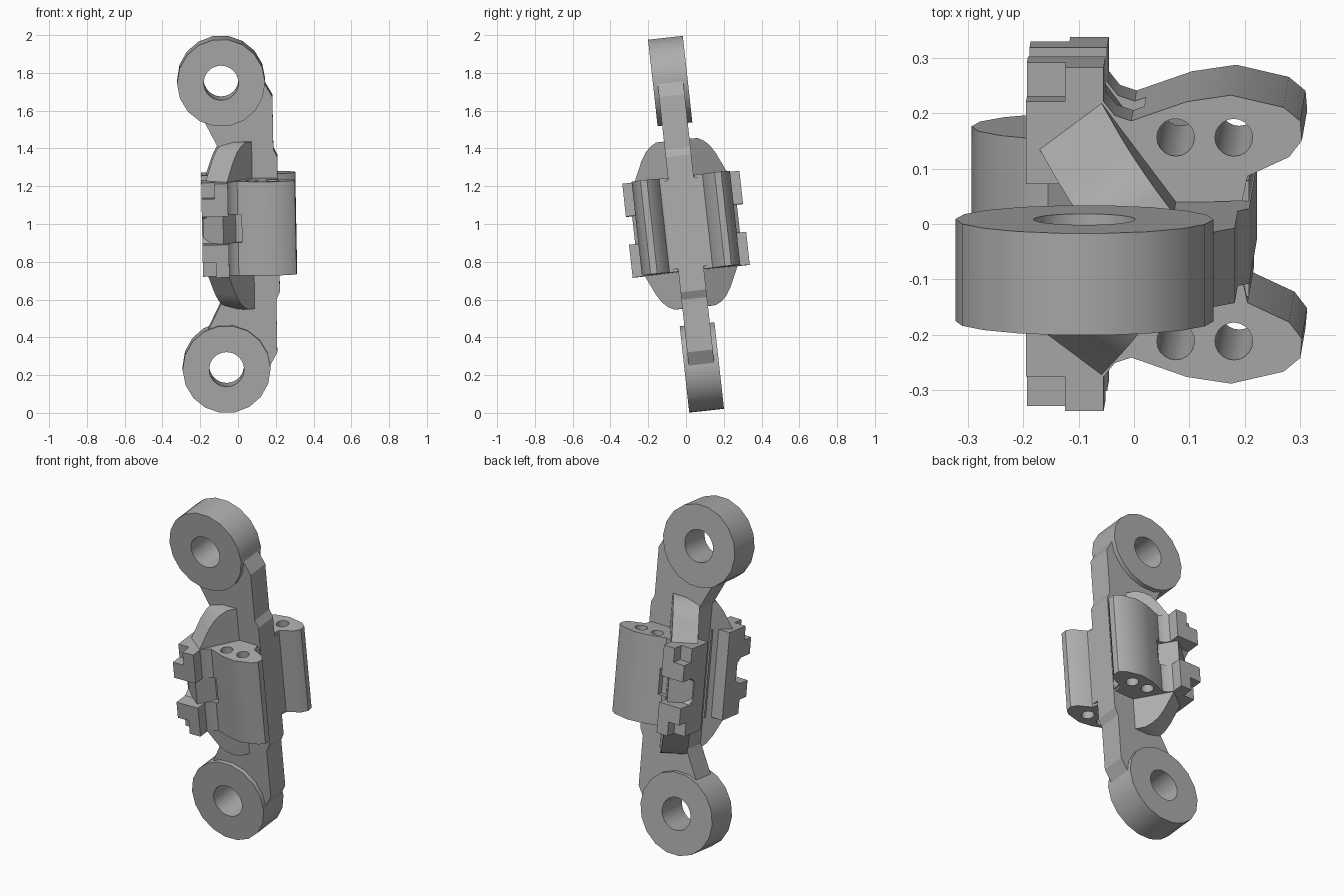
import bpy, bmesh, math
from mathutils import Matrix, Vector

cube = bpy.data.objects.get("Cube")
if cube:
    bpy.data.objects.remove(cube, do_unlink=True)

mat = bpy.data.materials.new("plain grey")
mat.use_nodes = True
GREY = (0.42, 0.42, 0.42, 1)
mat.diffuse_color = GREY
mat.node_tree.nodes["Principled BSDF"].inputs["Base Color"].default_value = GREY

# The whole link leans slightly; parts are built upright, then tilted
TILT = (Matrix.Translation((0, 0, 1)) @ Matrix.Rotation(math.radians(6.3), 4, 'X')
        @ Matrix.Rotation(math.radians(-1.1), 4, 'Y'))


def prism(name, points, axes, lo, hi, flip=1):
    """Extrude a 2D profile; axes = the two profile axes and the extrusion axis."""
    u, v, w = (Vector(a) for a in axes)
    bm = bmesh.new()
    rows = [[bm.verts.new(u * p + v * q + w * d) for p, q in points] for d in (lo, hi)]
    bm.faces.new(rows[0])
    bm.faces.new(rows[1])
    n = len(points)
    for i in range(n):
        j = (i + 1) % n
        bm.faces.new((rows[0][i], rows[0][j], rows[1][j], rows[1][i]))
    for vert in bm.verts:
        vert.co.y *= flip
        vert.co = TILT @ vert.co
    bmesh.ops.recalc_face_normals(bm, faces=bm.faces)
    mesh = bpy.data.meshes.new(name)
    bm.to_mesh(mesh)
    bm.free()
    mesh.materials.append(mat)
    ob = bpy.data.objects.new(name, mesh)
    bpy.context.collection.objects.link(ob)
    return ob


def activate(ob):
    bpy.ops.object.select_all(action='DESELECT')
    ob.select_set(True)
    bpy.context.view_layer.objects.active = ob


def cut(ob, cutter):
    activate(ob)
    mod = ob.modifiers.new("cut", 'BOOLEAN')
    mod.operation = 'DIFFERENCE'
    mod.solver = 'EXACT'
    mod.object = cutter
    bpy.ops.object.modifier_apply(modifier=mod.name)
    bpy.data.objects.remove(cutter, do_unlink=True)


def smooth(ob, angle=30):
    activate(ob)
    bpy.ops.object.shade_smooth_by_angle(angle=math.radians(angle))


def circle(x, y, r, n):
    return [(x + r * math.cos(math.tau * i / n), y + r * math.sin(math.tau * i / n))
            for i in range(n)]


def rect(a, b, c, d):
    return [(a, c), (b, c), (b, d), (a, d)]


X, Y, Z = (1, 0, 0), (0, 1, 0), (0, 0, 1)
XZY, XYZ, YZX = (X, Z, Y), (X, Y, Z), (Y, Z, X)
RING_X, RING_Z = -0.075, 0.763

# Flat spine plate with an arm reaching to each ring
half = [(.215, .36), (.195, .4), (.195, .68), (.15, .76), (-.075, .77), (-.18, .58), (-.09, .4)]
spine = prism("spine_plate", half + [(x, -z) for x, z in reversed(half)], XZY, -.068, .068)

# End rings with bores
for label, sz in (("upper", 1), ("lower", -1)):
    z = sz * RING_Z
    cut(spine, prism("bore_cutter", circle(RING_X, z, .15, 24), XZY, -.2, .2))
    ring = prism(label + "_ring", circle(RING_X, z, .233, 18), XZY, -.0925, .0925)
    cut(ring, prism("bore_cutter", circle(RING_X, z, .092, 32), XZY, -.2, .2))
    smooth(ring)

# Thicker core between the side lobes
prism("core_block", rect(-.06, .212, -.105, .105), XYZ, -.235, .235)

lobe_plan = [(.2, .07), (.21, .115), (.285, .15), (.308, .18), (.305, .215), (.275, .24),
             (.18, .262), (.1, .25), (0, .215), (-.03, .225), (-.05, .25), (-.1, .25), (-.1, .06)]
fin_half = [(0, .445), (.06, .445), (.1, .427), (.135, .4), (.17, .355), (.235, .24), (.27, .2)]
fin_axes = ((-.6, .8, 0), Z, (.8, .6, 0))
clip_half = [(.1, .25), (.25, .25), (.25, .09), (.2, .05)]

for side, sy in (("front", -1), ("back", 1)):
    # Rounded lobe with two through holes and a side groove
    lobe = prism(side + "_lobe", lobe_plan, XYZ, -.25, .25, sy)
    for x in (.08, .185):
        cut(lobe, prism("hole_cutter", circle(x, .185, .034, 20), XYZ, -.4, .4, sy))
    cut(lobe, prism("groove_cutter", rect(-.2, .02, .19, .4), XYZ, -.075, .075, sy))
    smooth(lobe, 35)

    # Diagonal gusset fin with rounded shoulders
    fin = prism(side + "_fin", fin_half + [(s, -z) for s, z in reversed(fin_half)],
                fin_axes, -.035, .105, sy)
    smooth(fin, 25)

    # Grooved clip base with stepped tabs
    prism(side + "_clip_base", clip_half + [(y, -z) for y, z in reversed(clip_half)],
          YZX, -.19, -.05, sy)
    for label, sz in (("upper", 1), ("lower", -1)):
        step = [(-.19, .075), (-.05, .075), (-.05, .25), (-.12, .25), (-.12, .17), (-.19, .17)]
        prism(f"{side}_{label}_tab", [(x, z * sz) for x, z in step], XZY, .2, .312, sy)
